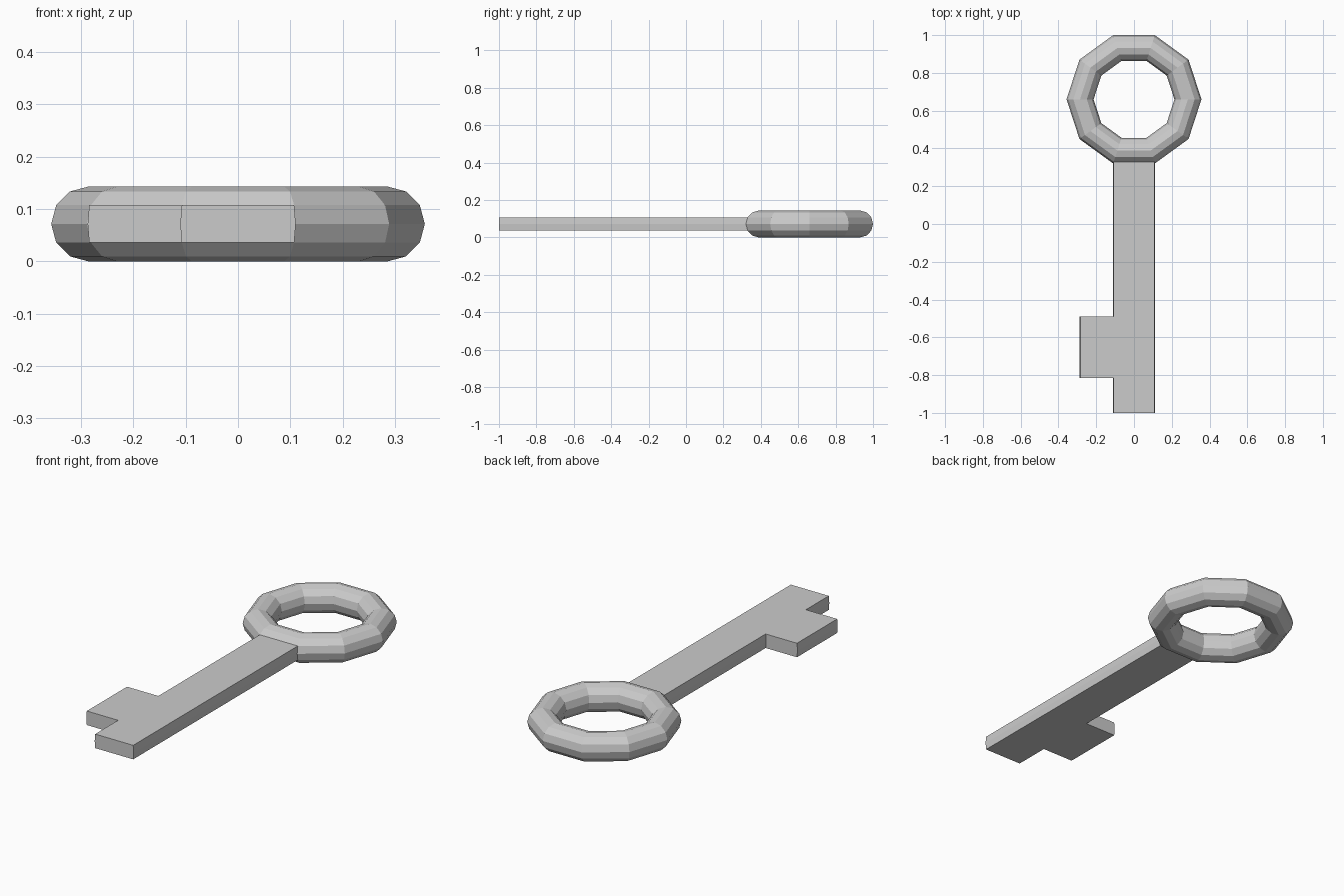
import bpy, bmesh
from math import cos, sin, pi

if "Cube" in bpy.data.objects:
    bpy.data.objects.remove(bpy.data.objects["Cube"])

R, r, CY = 0.2855, 0.0716, 0.66   # ring radius, tube radius, ring centre
SEG, TUBE = 10, 12

bm = bmesh.new()

# Ring handle: ten-sided torus
rings = []
for i in range(SEG):
    a = 2 * pi * i / SEG
    loop = []
    for j in range(TUBE):
        t = 2 * pi * j / TUBE
        d = R + r * cos(t)
        loop.append(bm.verts.new((d * cos(a), CY + d * sin(a), r + r * sin(t))))
    rings.append(loop)
for i in range(SEG):
    a, b = rings[i], rings[(i + 1) % SEG]
    for j in range(TUBE):
        k = (j + 1) % TUBE
        bm.faces.new((a[j], b[j], b[k], a[k]))
bm.normal_update()


def extrude(faces):
    """Extrude faces, drop the originals, return new faces and their verts."""
    geom = bmesh.ops.extrude_face_region(bm, geom=faces)["geom"]
    old = [f for f in faces if f.is_valid]
    if old:
        bmesh.ops.delete(bm, geom=old, context='FACES_ONLY')
    new = [g for g in geom if isinstance(g, bmesh.types.BMFace)]
    return new, {v for f in new for v in f.verts}


# Shaft: pulled from the two outer front faces of the ring
end = [f for f in bm.faces
       if f.calc_center_median().y < CY - 0.3 and abs(f.calc_center_median().x) < 0.01
       and abs(f.calc_center_median().z - r) < 0.03]
for y in (-0.49, -0.815, -1.0):
    end, verts = extrude(end)
    for v in verts:
        v.co.y = y

# Bit: pulled sideways from the left of the middle shaft section
bm.normal_update()
side = []
for f in bm.faces:
    c = f.calc_center_median()
    if -0.8 < c.y < -0.5 and c.x < -0.1:
        side.append(f)
side, verts = extrude(side)
for v in verts:
    v.co.x -= 0.177

bmesh.ops.recalc_face_normals(bm, faces=bm.faces[:])
mesh = bpy.data.meshes.new("key")
bm.to_mesh(mesh)
bm.free()
bpy.context.collection.objects.link(bpy.data.objects.new("key", mesh))
